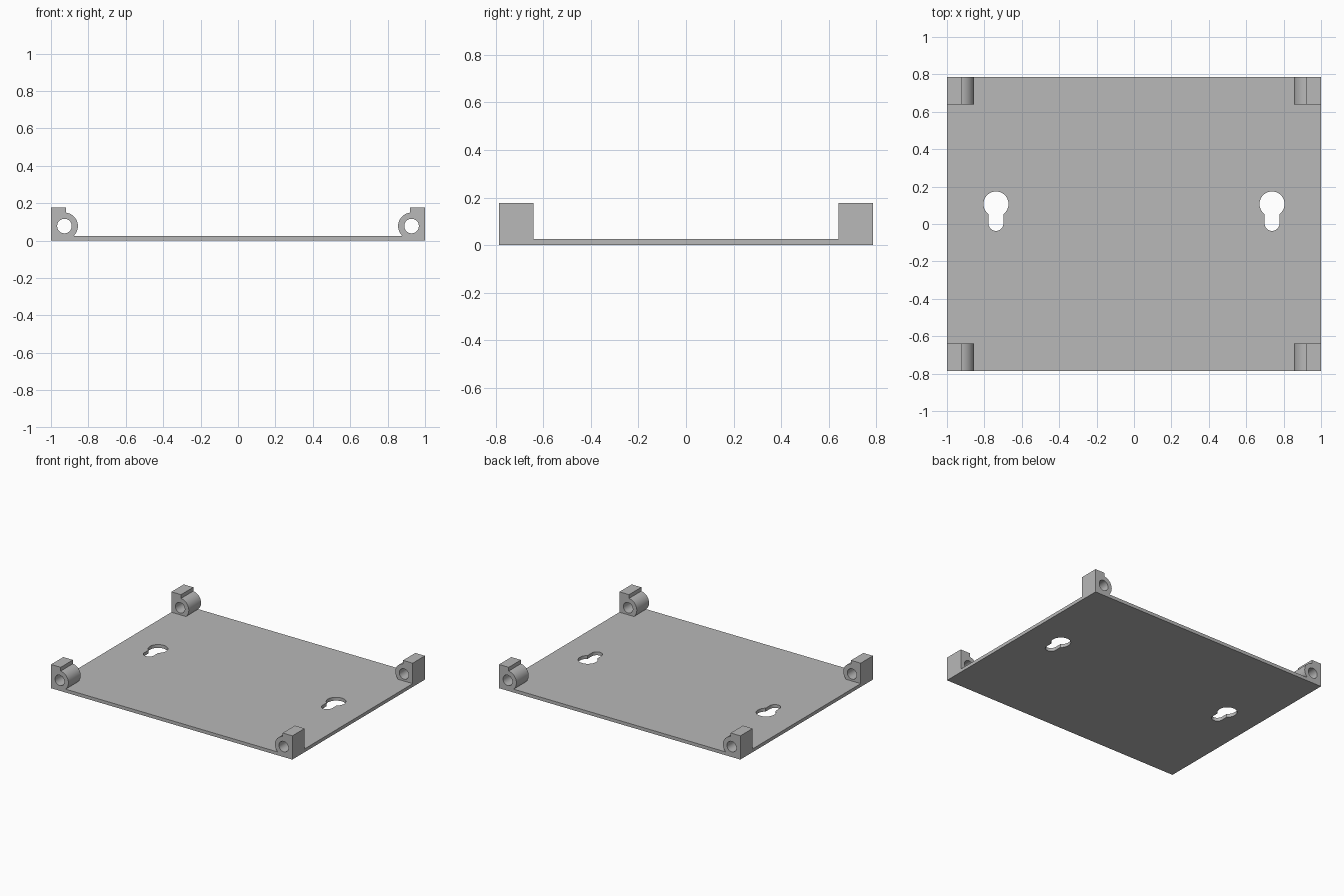
import bpy, bmesh, math
from mathutils import Vector

if "Cube" in bpy.data.objects:
    bpy.data.objects.remove(bpy.data.objects["Cube"])

grey = bpy.data.materials.new("plain_grey")
grey.diffuse_color = (0.48, 0.48, 0.48, 1)
grey.use_nodes = True
grey.node_tree.nodes["Principled BSDF"].inputs["Base Color"].default_value = grey.diffuse_color


def arc(cx, cy, r, a0, a1, n):
    """Points on an arc, angles in degrees, both ends included."""
    angles = [math.radians(a0 + (a1 - a0) * i / n) for i in range(n + 1)]
    return [(cx + r * math.cos(a), cy + r * math.sin(a)) for a in angles]


def extrude_profile(name, loops, to_3d, direction):
    """Fill an outline with its holes, then extrude it into a solid."""
    bm = bmesh.new()
    edges = []
    for loop in loops:
        vs = [bm.verts.new(to_3d(p)) for p in loop]
        edges += [bm.edges.new((vs[i - 1], vs[i])) for i in range(len(vs))]
    bmesh.ops.triangle_fill(bm, use_beauty=True, use_dissolve=False, edges=edges)
    ext = bmesh.ops.extrude_face_region(bm, geom=bm.faces[:])
    moved = [g for g in ext["geom"] if isinstance(g, bmesh.types.BMVert)]
    bmesh.ops.translate(bm, verts=moved, vec=Vector(direction))
    bmesh.ops.recalc_face_normals(bm, faces=bm.faces[:])
    mesh = bpy.data.meshes.new(name)
    bm.to_mesh(mesh)
    bm.free()
    mesh.materials.append(grey)
    obj = bpy.data.objects.new(name, mesh)
    bpy.context.collection.objects.link(obj)
    bpy.ops.object.select_all(action='DESELECT')
    obj.select_set(True)
    bpy.context.view_layer.objects.active = obj
    bpy.ops.object.shade_smooth_by_angle(angle=math.radians(30))
    return obj


W, D, T = 1.0, 0.785, 0.025  # half width, half depth, plate thickness


# Base plate with two keyhole slots
def keyhole(cx):
    cy, big, small = 0.107, 0.067, 0.04
    neck = math.degrees(math.acos(small / big))
    return (arc(cx, cy, big, -neck, 180 + neck, 40)
            + arc(cx, 0.003, small, 180, 360, 20))


plate = [(-W, -D), (W, -D), (W, D), (-W, D)]
extrude_profile("base_plate", [plate, keyhole(-0.738), keyhole(0.738)],
                lambda p: (p[0], p[1], 0), (0, 0, T))

# Corner lugs: upright block with a round boss and a through hole
cx, cz, r, edge, top, length = -0.928, 0.078, 0.072, -0.92, 0.178, 0.145
low = math.degrees(math.asin((T - cz) / r))
high = math.degrees(math.acos((edge - cx) / r))
lug = [(-W, T)] + arc(cx, cz, r, low, high, 24) + [(edge, top), (-W, top)]
hole = arc(cx, cz, 0.039, 0, 348.75, 31)

for side, sx in (("left", 1), ("right", -1)):
    for end, y in (("front", -D), ("back", D - length)):
        extrude_profile(f"{end}_{side}_lug", [lug, hole],
                        lambda p: (sx * p[0], y, p[1]), (0, length, 0))
